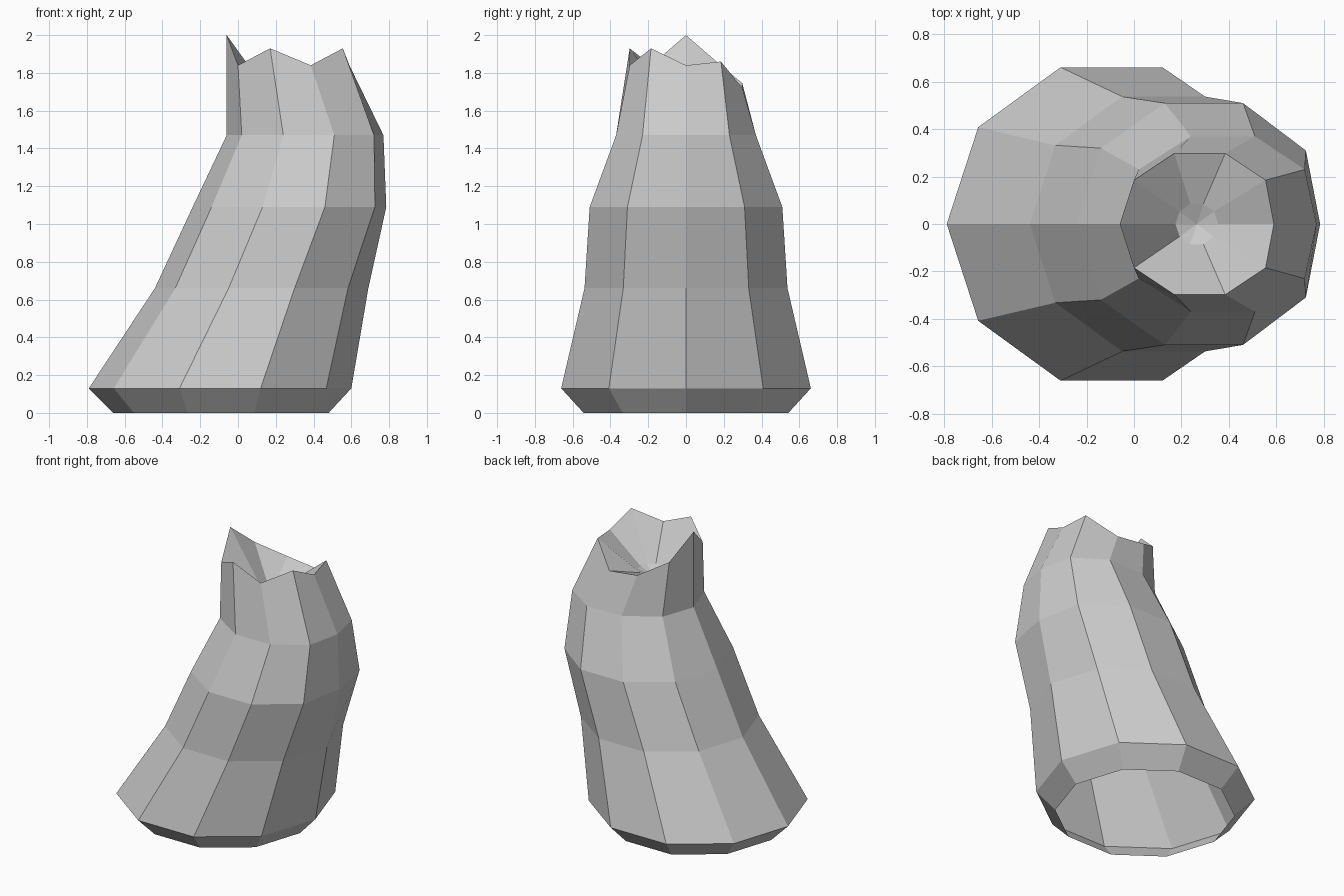
import bpy, bmesh
from math import cos, sin, pi

if "Cube" in bpy.data.objects:
    bpy.data.objects.remove(bpy.data.objects["Cube"])

SIDES = 10
bm = bmesh.new()


def regular(cx, r, z):
    """Ten-sided ring, starting on the -x side and going round by the front."""
    return [bm.verts.new((cx - r * cos(2 * pi * i / SIDES),
                          -r * sin(2 * pi * i / SIDES), z)) for i in range(SIDES)]


def mirrored(half, heights):
    """Ring from a half outline (x, y) mirrored front to back."""
    pts = [(x, -y) for x, y in half] + [(x, y) for x, y in half[-2:0:-1]]
    return [bm.verts.new((x, y, z)) for (x, y), z in zip(pts, heights)]


def bridge(a, b):
    for i in range(SIDES):
        j = (i + 1) % SIDES
        bm.faces.new((a[i], a[j], b[j], b[i]))


# leaning trunk, open underneath
rings = [
    regular(-0.09, 0.57, 0.0),
    regular(-0.095, 0.695, 0.13),
    regular(0.125, 0.565, 0.66),
    mirrored([(-.24, 0), (-.14, .32), (.13, .51), (.46, .51), (.725, .31), (.785, 0)],
             [1.09] * SIDES),
    mirrored([(-.06, 0), (.02, .23), (.24, .37), (.51, .37), (.72, .23), (.77, 0)],
             [1.47] * SIDES),
    # jagged broken rim
    mirrored([(-.06, 0), (0, .185), (.17, .298), (.385, .298), (.555, .185), (.59, 0)],
             [2.0, 1.84, 1.93, 1.84, 1.93, 1.84, 1.86, 1.72, 1.745, 1.84]),
    # hollow inside the top
    regular(0.265, 0.09, 1.65),
]
for a, b in zip(rings, rings[1:]):
    bridge(a, b)

# pit at the bottom of the hollow
pit = bm.verts.new((0.265, 0, 1.61))
for i in range(SIDES):
    bm.faces.new((rings[-1][i], rings[-1][(i + 1) % SIDES], pit))

bmesh.ops.recalc_face_normals(bm, faces=bm.faces)
mesh = bpy.data.meshes.new("tree_stump")
bm.to_mesh(mesh)
bm.free()
bpy.context.collection.objects.link(bpy.data.objects.new("tree_stump", mesh))
